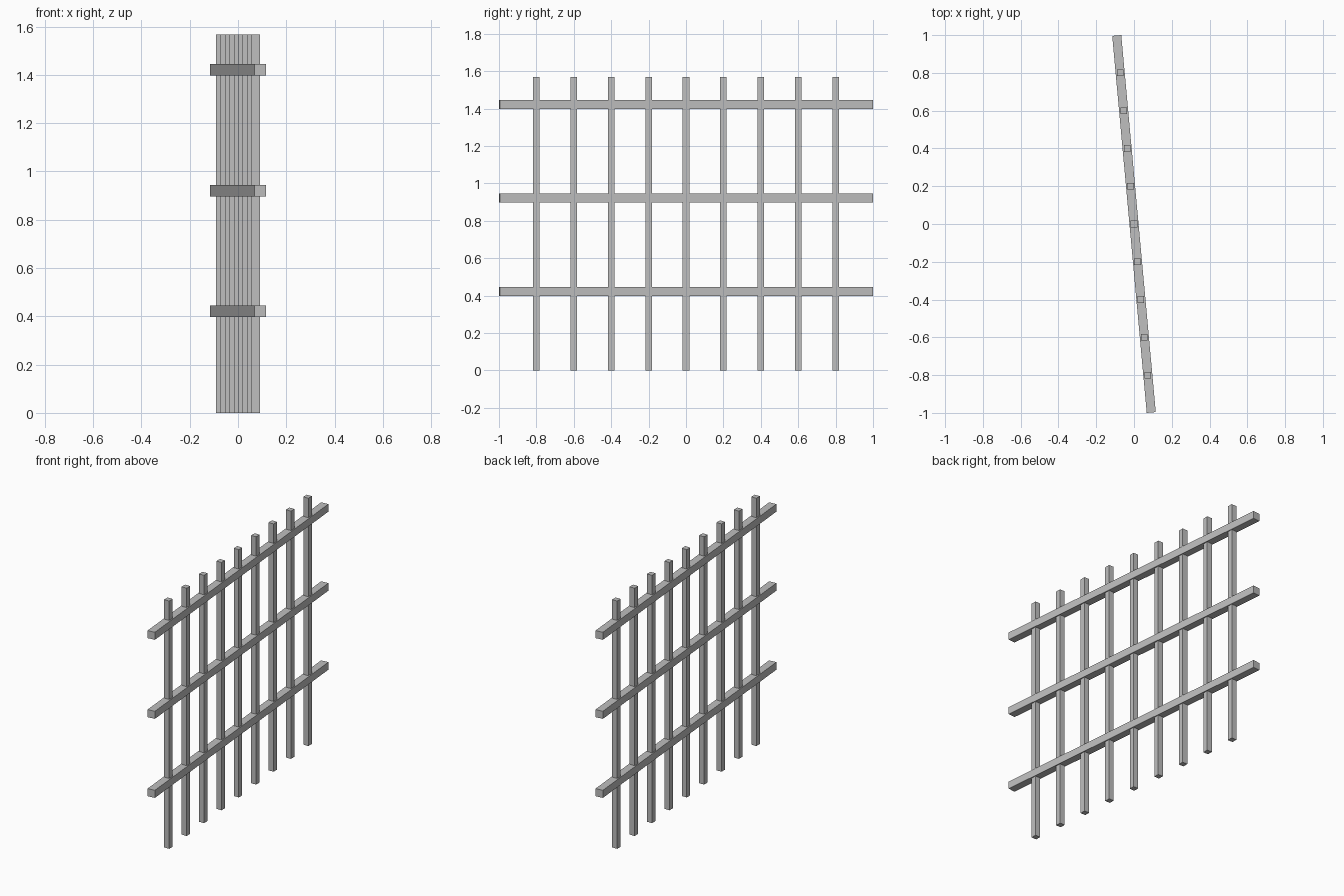
import bpy
import math

if "Cube" in bpy.data.objects:
    bpy.data.objects.remove(bpy.data.objects["Cube"])

# One flat grey metal
metal = bpy.data.materials.new("grey_metal")
metal.diffuse_color = (0.52, 0.52, 0.52, 1.0)
metal.use_nodes = True
metal.node_tree.nodes["Principled BSDF"].inputs["Base Color"].default_value = metal.diffuse_color

ANGLE = math.radians(5.23)   # the fence panel is turned slightly about z
SLOPE = math.tan(ANGLE)
BAR_W, BAR_H = 0.035, 1.568
RAIL_W, RAIL_L = 0.048, 2.004


def box(name, size, location, turn=0.0):
    bpy.ops.mesh.primitive_cube_add(size=1, location=location)
    ob = bpy.context.object
    ob.name = name
    ob.scale = size
    bpy.ops.object.transform_apply(location=False, rotation=False, scale=True)
    ob.rotation_euler.z = turn
    ob.data.materials.append(metal)
    return ob


# Upright bars, evenly spaced along the panel
for i in range(9):
    y = -0.8 + 0.2 * i
    box(f"upright_bar_{i + 1}", (BAR_W, BAR_W, BAR_H), (-y * SLOPE, y, BAR_H / 2))

# Horizontal rails
for i, z in enumerate((0.421, 0.921, 1.421)):
    box(f"cross_rail_{i + 1}", (RAIL_W, RAIL_L, RAIL_W), (0, 0, z), ANGLE)
